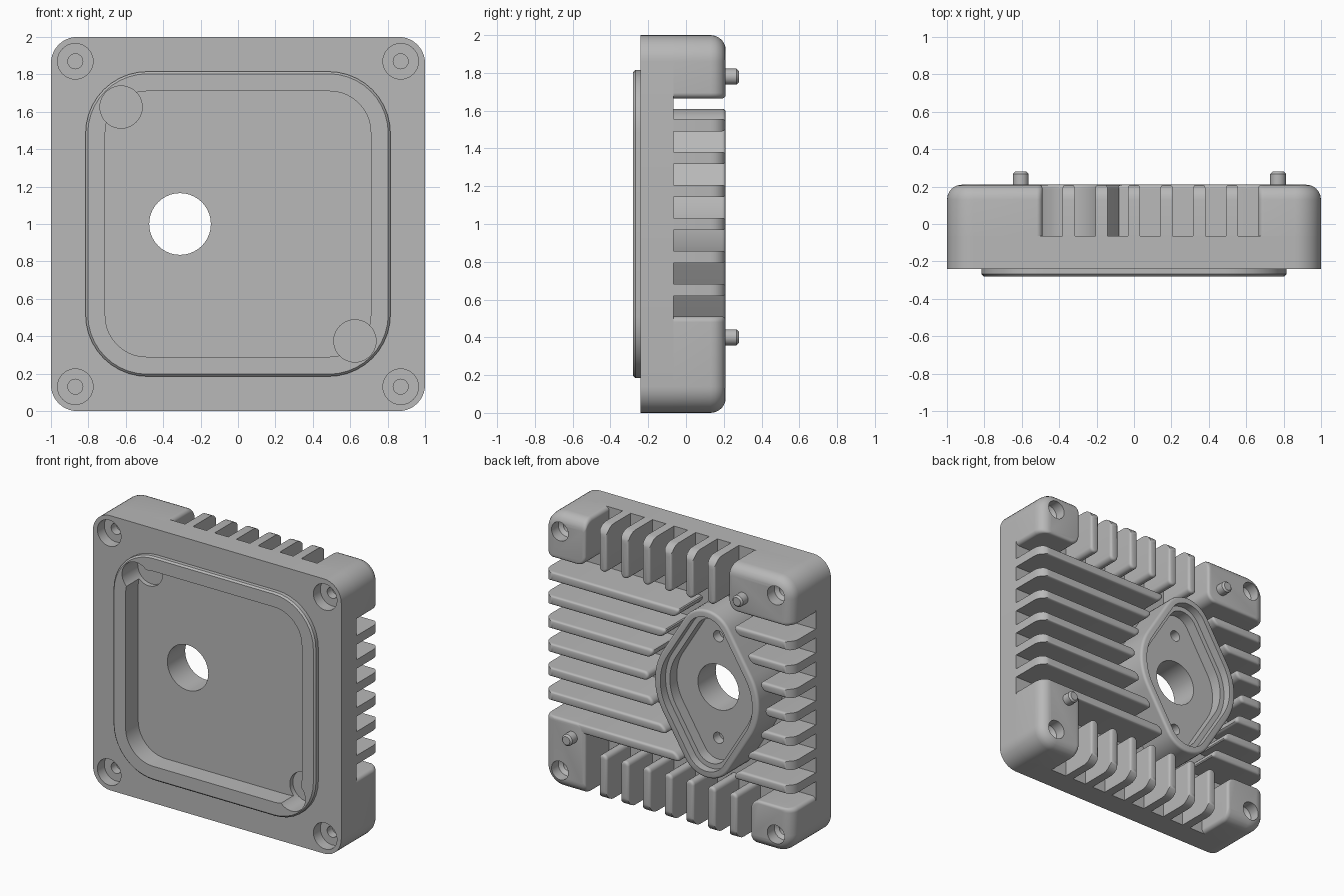
import bpy, bmesh, math

if "Cube" in bpy.data.objects:
    bpy.data.objects.remove(bpy.data.objects["Cube"], do_unlink=True)

# One plain metal colour
metal = bpy.data.materials.new("cast_grey_metal")
metal.use_nodes = True
GREY = (0.48, 0.48, 0.48, 1)
metal.diffuse_color = GREY
metal.node_tree.nodes["Principled BSDF"].inputs["Base Color"].default_value = GREY

FRONT, PLATE, BACK = -0.24, -0.065, 0.21      # main depths along y
PITCH, FIN = 0.1745, 0.065                    # fin spacing and thickness
EDGE, SOFT = 0.08, 0.018                      # outer and inner edge rounding
RIM = 0.665                                   # inner limit of the edge fins
HUB_X, HUB_R, END_R, END_D = -0.31, 0.42, 0.21, 0.40
SIN = (HUB_R - END_R) / END_D
COS = math.sqrt(1 - SIN * SIN)


def loft(name, rings):
    """Closed solid through rings of (y, [(x, z), ...])."""
    bm = bmesh.new()
    loops = [[bm.verts.new((x, y, z)) for x, z in pts] for y, pts in rings]
    for a, b in zip(loops, loops[1:]):
        for i in range(len(a)):
            j = (i + 1) % len(a)
            bm.faces.new((a[i], a[j], b[j], b[i]))
    bm.faces.new(loops[0])
    bm.faces.new(loops[-1])
    bmesh.ops.recalc_face_normals(bm, faces=bm.faces)
    mesh = bpy.data.meshes.new(name)
    bm.to_mesh(mesh)
    bm.free()
    ob = bpy.data.objects.new(name, mesh)
    bpy.context.collection.objects.link(ob)
    mesh.materials.append(metal)
    return ob


def rounded(x0, x1, z0, z1, radii, n=10):
    """Rounded rectangle, radii from upper right anticlockwise."""
    pts = []
    corners = ((x1, z1, 1, 1), (x0, z1, -1, 1), (x0, z0, -1, -1), (x1, z0, 1, -1))
    for k, (x, z, sx, sz) in enumerate(corners):
        r = radii[k]
        for s in range(n + 1):
            a = math.pi / 2 * (k + s / n)
            pts.append((x - sx * r + r * math.cos(a), z - sz * r + r * math.sin(a)))
    return pts


def square(half, r):
    return rounded(-half, half, 1 - half, 1 + half, [r] * 4)


def circle(x, z, r, n=40):
    return [(x + r * math.cos(2 * math.pi * i / n),
             z + r * math.sin(2 * math.pi * i / n)) for i in range(n)]


def lozenge(grow, n=14):
    """Hull of a large middle circle and two smaller end circles."""
    th = math.asin(SIN)
    arcs = ((0, HUB_R, -th, th), (END_D, END_R, th, math.pi - th),
            (0, HUB_R, math.pi - th, math.pi + th),
            (-END_D, END_R, math.pi + th, 2 * math.pi - th))
    return [(HUB_X + (r + grow) * math.cos(a + (b - a) * s / n),
             1 + d + (r + grow) * math.sin(a + (b - a) * s / n))
            for d, r, a, b in arcs for s in range(n + 1)]


def half_width(d, grow):
    """Half width of the lozenge at height d from its middle."""
    d, big, small = abs(d), HUB_R + grow, END_R + grow
    if d < big * SIN:
        return math.sqrt(big * big - d * d)
    if d < END_D + small * SIN:
        return (big - d * SIN) / COS
    return math.sqrt(max(0, small ** 2 - (d - END_D) ** 2))


def inset(depth, r):
    return r - math.sqrt(r * r - (r - depth) ** 2) if depth < r else 0


def raised(name, footprint):
    """Raised feature whose outer and inner top edges round differently."""
    rings = [(-0.1, footprint(0, 0))]
    for depth in (EDGE, 0.055, 0.036, 0.022, 0.018, 0.011, 0.006, 0.002, 0):
        rings.append((BACK - depth, footprint(inset(depth, EDGE), inset(depth, SOFT))))
    return loft(name, rings)


def cut(ob, cutters):
    for c in cutters:
        mod = ob.modifiers.new("cut", 'BOOLEAN')
        mod.operation, mod.solver, mod.object = 'DIFFERENCE', 'EXACT', c
    bpy.context.view_layer.update()
    mesh = bpy.data.meshes.new_from_object(
        ob.evaluated_get(bpy.context.evaluated_depsgraph_get()))
    ob.modifiers.clear()
    ob.data = mesh


def drill(x, z, r, y0, y1):
    return loft("cutter", [(y0, circle(x, z, r)), (y1, circle(x, z, r))])


parts, cutters = [], []
HOLES = [(sx * 0.87, 1 + sz * 0.87) for sx in (-1, 1) for sz in (-1, 1)]

# Base plate with the raised front lip
plate = loft("base_plate", [
    (PLATE, square(1, 0.14)), (FRONT, square(1, 0.14)), (FRONT, square(0.815, 0.33)),
    (-0.268, square(0.815, 0.33)), (-0.28, square(0.803, 0.318))])
bore = drill(HUB_X, 1, 0.165, -0.5, 0.5)
plate_cuts = [loft("cutter", [(-0.4, square(0.71, 0.22)), (-0.135, square(0.71, 0.22))]), bore]
plate_cuts += [drill(s * 0.625, 1 - s * 0.625, 0.113, -0.4, -0.1) for s in (-1, 1)]
for x, z in HOLES:
    plate_cuts += [drill(x, z, 0.095, -0.4, -0.16), drill(x, z, 0.04, -0.3, -0.09)]
cut(plate, plate_cuts)
parts.append(plate)
cutters += plate_cuts


# Corner pads: two are longer to carry the dowel pins
def pad(sx, sz, inner_x, inner_z):
    def footprint(o, i):
        # Built in the upper right corner, then mirrored into place
        pts = rounded(inner_x + i, 1 - o, inner_z + i, 1 - o,
                      [0.14 - o, 0.03 - i, 0.07 - i, 0.03 - i])
        return [(sx * x, 1 + sz * z) for x, z in pts]
    ob = raised("corner_pad", footprint)
    x, z = sx * 0.87, 1 + sz * 0.87
    holes = [loft("cutter", [(0.3, circle(x, z, 0.068)), (0.13, circle(x, z, 0.068)),
                             (0.11, circle(x, z, 0.042)), (0, circle(x, z, 0.042))])]
    cut(ob, holes)
    cutters.extend(holes)
    parts.append(ob)


LONG = 1 - 0.51
pad(1, 1, RIM, RIM)
pad(-1, -1, RIM, RIM)
pad(-1, 1, LONG, RIM)
pad(1, -1, RIM, LONG)

# Dowel pins
for x, z in ((-0.605, 1.78), (0.77, 0.40)):
    parts.append(loft("dowel_pin", [(0.1, circle(x, z, 0.042)), (0.268, circle(x, z, 0.042)),
                                    (0.28, circle(x, z, 0.03))]))


# Cooling fins with round inner tips
def fin(v, end, place, slope=0, outer=1):
    def footprint(o, i):
        r = FIN / 2 - i
        pts = [(outer - o, v - r), (outer - o, v + r)]
        for s in range(9):
            a = math.pi * s / 8
            pts.append((end + slope * r * math.cos(a) + FIN / 2 - r * math.sin(a),
                        v + r * math.cos(a)))
        return [place(u, w) for u, w in pts]
    parts.append(raised("cooling_fin", footprint))


for k in range(-3, 4):
    v = k * PITCH
    if k > -3:
        fin(v, RIM, lambda u, w: (w, 1 + u))
    fin(v, RIM, lambda u, w: (w, 1 - u))
    reach = half_width(v, 0.05)
    slope = (half_width(v + 0.02, 0.05) - half_width(v - 0.02, 0.05)) / 0.04
    fin(v, HUB_X + reach, lambda u, w: (u, 1 + w), slope, 0.78 if k == -3 else 1)
    fin(v, reach - HUB_X, lambda u, w: (-u, 1 + w), slope)

# Lozenge hub with stepped recess, bore and two blind holes
hub = raised("hub", lambda o, i: lozenge(-i))
hub_cuts = [loft("cutter", [(0.4, lozenge(-0.05)), (0.15, lozenge(-0.05))]),
            loft("cutter", [(0.3, lozenge(-0.085)), (0.07, lozenge(-0.085))])]
hub_cuts += [drill(HUB_X, 1 + s * 0.37, 0.04, 0.2, 0) for s in (-1, 1)]
cut(hub, hub_cuts + [bore])
cutters += hub_cuts
parts.append(hub)

for c in cutters:
    bpy.data.objects.remove(c, do_unlink=True)

# Smooth curved surfaces, keep hard edges
bpy.ops.object.select_all(action='DESELECT')
for ob in parts:
    ob.select_set(True)
bpy.context.view_layer.objects.active = plate
bpy.ops.object.shade_smooth_by_angle(angle=math.radians(32))
